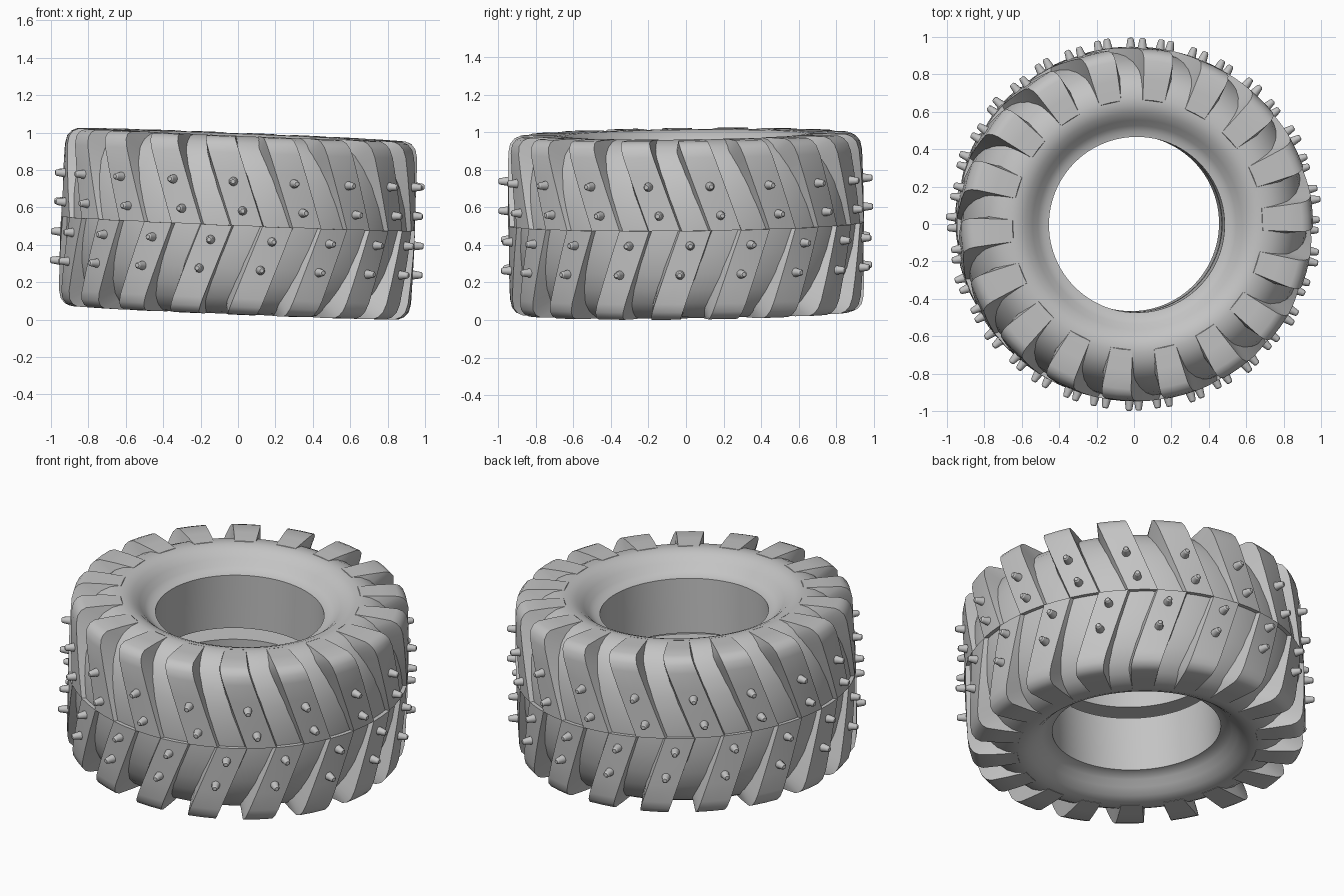
import bpy, bmesh, math
from mathutils import Matrix, Vector, Euler

cube = bpy.data.objects.get("Cube")
if cube:
    bpy.data.objects.remove(cube)

LUGS = 18                     # lugs on each half of the tread
PITCH = 2 * math.pi / LUGS
SLANT = 0.38                  # chevron twist, radians per unit of width
POSE = Matrix.Translation((0, 0, 0.513)) @ Euler((0.011, 0.041, 0)).to_matrix().to_4x4()

rubber = bpy.data.materials.new("rubber_grey")
rubber.use_nodes = True
GREY = (0.55, 0.55, 0.55, 1)
rubber.diffuse_color = GREY
rubber.node_tree.nodes["Principled BSDF"].inputs["Base Color"].default_value = GREY


def polar(r, angle, z):
    return Vector((r * math.cos(angle), r * math.sin(angle), z))


def finish(bm, name, angle):
    """Turn the bmesh into a tilted, shaded object."""
    bmesh.ops.recalc_face_normals(bm, faces=bm.faces)
    mesh = bpy.data.meshes.new(name)
    bm.to_mesh(mesh)
    bm.free()
    mesh.materials.append(rubber)
    obj = bpy.data.objects.new(name, mesh)
    bpy.context.collection.objects.link(obj)
    obj.matrix_world = POSE
    bpy.ops.object.select_all(action="DESELECT")
    obj.select_set(True)
    bpy.context.view_layer.objects.active = obj
    bpy.ops.object.shade_smooth_by_angle(angle=math.radians(angle))
    return obj


def bridge(bm, a, b):
    for i in range(len(a)):
        j = (i + 1) % len(a)
        bm.faces.new((a[i], a[j], b[j], b[i]))


def lug_angle(index, side):
    """Angle of a lug at the centre line; the halves are staggered."""
    start = -math.pi / 2 + 0.053 + (0 if side > 0 else PITCH / 2)
    return start + index * PITCH


# Carcass: rounded crown, dished sidewalls, bore with a central channel
half = [(0.925, 0.0), (0.918, 0.12), (0.90, 0.23), (0.87, 0.32), (0.83, 0.39),
        (0.78, 0.44), (0.73, 0.466), (0.68, 0.476), (0.64, 0.474), (0.60, 0.458),
        (0.56, 0.425), (0.53, 0.392), (0.50, 0.371), (0.47, 0.365),
        (0.47, 0.035), (0.62, 0.035)]
profile = half + [(r, -z) for r, z in reversed(half[1:])]
bm = bmesh.new()
SEGS = 96
rings = [[bm.verts.new(polar(r, 2 * math.pi * s / SEGS, z)) for r, z in profile]
         for s in range(SEGS)]
for s in range(SEGS):
    bridge(bm, rings[s], rings[(s + 1) % SEGS])
finish(bm, "tire_carcass", 35)

# Lugs: drafted blocks swept from the centre line over the shoulder
# each station is (top radius, top height, base radius, base height)
stations = [(0.948, 0.0, 0.88, 0.0), (0.947, 0.14, 0.87, 0.12), (0.945, 0.28, 0.83, 0.24),
            (0.942, 0.39, 0.78, 0.32), (0.932, 0.435, 0.76, 0.35), (0.91, 0.462, 0.74, 0.37),
            (0.88, 0.475, 0.72, 0.39), (0.78, 0.478, 0.68, 0.41), (0.67, 0.477, 0.64, 0.42)]
HALF_TOP, HALF_BASE = 0.088, 0.118
for side, name in ((1, "upper_lugs"), (-1, "lower_lugs")):
    bm = bmesh.new()
    for i in range(LUGS):
        loops = []
        for rt, zt, rb, zb in stations:
            mid = lug_angle(i, side) - SLANT * zt
            loops.append([bm.verts.new(p) for p in (
                polar(rb, mid - HALF_BASE, side * zb),
                polar(rt, mid - HALF_TOP, side * zt),
                polar(rt, mid, side * zt),
                polar(rt, mid + HALF_TOP, side * zt),
                polar(rb, mid + HALF_BASE, side * zb))])
        for a, b in zip(loops, loops[1:]):
            bridge(bm, a, b)
        bm.faces.new(loops[0])
        bm.faces.new(loops[-1])
    finish(bm, name, 28)

# Studs: two tapered pins on every lug
bm = bmesh.new()
for side in (1, -1):
    for i in range(LUGS):
        for height in (0.08, 0.235):
            angle = lug_angle(i, side) - SLANT * height
            out = polar(1, angle, 0)
            turn = out.to_track_quat("Z", "Y").to_matrix().to_4x4()
            base = Matrix.Translation(polar(0.935, angle, side * height)) @ turn
            loops = []
            for radius, lift in ((0.026, 0), (0.017, 0.055), (0.011, 0.062)):
                loops.append([bm.verts.new(base @ polar(radius, k * math.pi / 6, lift))
                              for k in range(12)])
            for a, b in zip(loops, loops[1:]):
                bridge(bm, a, b)
            bm.faces.new(loops[0])
            bm.faces.new(loops[-1])
finish(bm, "studs", 30)
